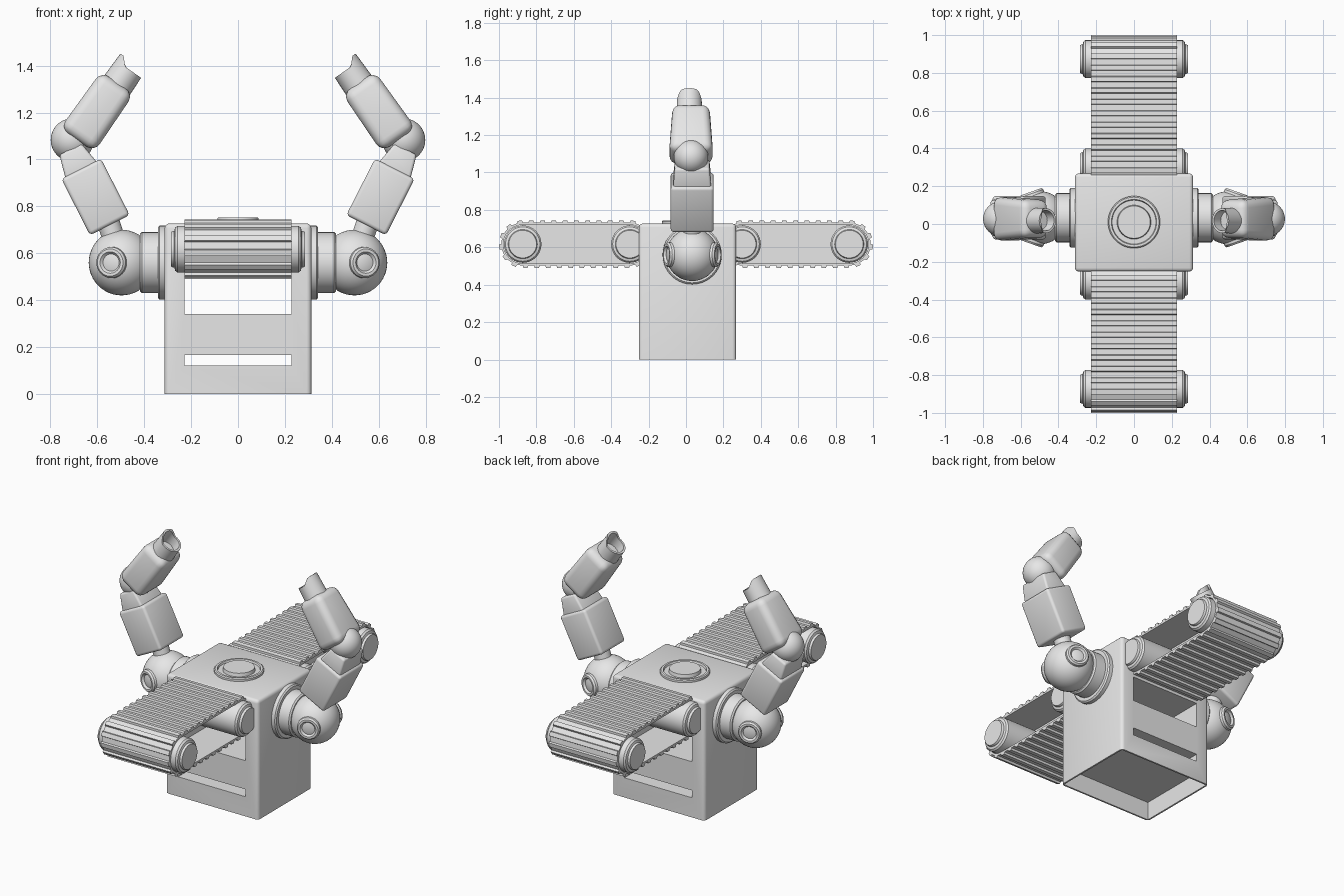
import bpy, bmesh, math
from mathutils import Matrix, Vector

if "Cube" in bpy.data.objects:
    bpy.data.objects.remove(bpy.data.objects["Cube"])

grey = bpy.data.materials.new("plain_grey")
grey.diffuse_color = (0.8, 0.8, 0.8, 1)
grey.use_nodes = True
grey.node_tree.nodes["Principled BSDF"].inputs["Base Color"].default_value = grey.diffuse_color


def finish(name, bm, M=Matrix(), mirror=False, smooth=35):
    """Turn a bmesh into a named object, optionally mirrored across x."""
    bm.transform(M)
    bmesh.ops.recalc_face_normals(bm, faces=bm.faces)
    me = bpy.data.meshes.new(name)
    bm.to_mesh(me)
    bm.free()
    me.materials.append(grey)
    ob = bpy.data.objects.new(name, me)
    bpy.context.collection.objects.link(ob)
    shade(me, smooth)
    if mirror:
        ob.modifiers.new("mirror", 'MIRROR').use_mirror_merge = False
    return ob


def shade(me, angle):
    for p in me.polygons:
        p.use_smooth = True
    me.set_sharp_from_angle(angle=math.radians(angle))


def at(x, y, z, tilt=0, axis='Y'):
    return Matrix.Translation((x, y, z)) @ Matrix.Rotation(math.radians(tilt), 4, axis)


def box(w, d, h, bevel=0.0, top=(1, 1), segs=3, keep_bottom=False):
    """Centred box; top gives the taper of its upper face."""
    bm = bmesh.new()
    bmesh.ops.create_cube(bm, size=1)
    for v in bm.verts:
        t = top if v.co.z > 0 else (1, 1)
        v.co = Vector((v.co.x * w * t[0], v.co.y * d * t[1], v.co.z * h))
    if bevel:
        edges = [e for e in bm.edges
                 if not (keep_bottom and all(v.co.z < 0 for v in e.verts))]
        bmesh.ops.bevel(bm, geom=edges, offset=bevel, segments=segs,
                        profile=0.5, affect='EDGES')
    return bm


def lathe(profile, n=40):
    """Spin (radius, height) points about local z."""
    bm = bmesh.new()
    rings = []
    for r, z in profile:
        if r == 0:
            rings.append([bm.verts.new((0, 0, z))] * n)
        else:
            rings.append([bm.verts.new((r * math.cos(2 * math.pi * i / n),
                                        r * math.sin(2 * math.pi * i / n), z)) for i in range(n)])
    for a, b in zip(rings, rings[1:]):
        for i in range(n):
            j = (i + 1) % n
            bm.faces.new(list(dict.fromkeys((a[i], a[j], b[j], b[i]))))
    return bm


def ball(r):
    bm = bmesh.new()
    bmesh.ops.create_uvsphere(bm, u_segments=40, v_segments=24, radius=r)
    return bm


# Body: rounded block with two through slots and a hollow underside
body = finish("body", box(0.626, 0.52, 0.727, 0.02, keep_bottom=True), at(0, 0.008, 0.3635))
cuts = [(0.456, 2, 0.34, 0.49), (0.456, 2, 0.12, 0.165), (0.606, 0.50, -0.1, 0.11)]
bpy.context.view_layer.objects.active = body
for w, d, z0, z1 in cuts:
    cutter = finish("slot_cutter", box(w, d, z1 - z0), at(0, 0.008, (z0 + z1) / 2))
    cutter.hide_render = True
    mod = body.modifiers.new("slot", 'BOOLEAN')
    mod.operation, mod.solver, mod.object = 'DIFFERENCE', 'EXACT', cutter
    bpy.ops.object.modifier_apply(modifier=mod.name)
    bpy.data.objects.remove(cutter)
shade(body.data, 35)

# Round hatch on the top
finish("top_hatch", lathe([(0.138, 0), (0.138, 0.014), (0.132, 0.019), (0.12, 0.019),
                           (0.116, 0.008), (0.09, 0.008), (0.086, 0.028), (0, 0.028)], 48),
       at(0, 0.01, 0.725))

# Toothed belts, each wrapped around two rollers
ZC, OUT, INN = 0.617, 0.873, 0.30
SPAN = OUT - INN


def stadium(s, r, base=0.115):
    """Point (y, z) at path length s, offset to radius r."""
    arc = math.pi * base
    s %= 2 * (SPAN + arc)
    if s < SPAN:
        return INN + s, ZC + r
    s -= SPAN
    if s < arc:
        a = math.pi / 2 - s / base
        return OUT + r * math.cos(a), ZC + r * math.sin(a)
    s -= arc
    if s < SPAN:
        return OUT - s, ZC - r
    a = -math.pi / 2 - (s - SPAN) / base
    return INN + r * math.cos(a), ZC + r * math.sin(a)


def belt(side, teeth=31, half=0.228):
    bm = bmesh.new()
    pitch = 2 * (SPAN + math.pi * 0.115) / teeth
    loops = []
    for k in range(teeth):
        for f, r in ((0.0, 0.115), (0.5, 0.115), (0.56, 0.127), (0.94, 0.127)):
            s = (k + f) * pitch
            ring = []
            for rad in (0.103, r):
                y, z = stadium(s, rad)
                ring += [bm.verts.new((x, side * y, z)) for x in (-half, half)]
            loops.append(ring)
    for a, b in zip(loops, loops[1:] + loops[:1]):
        for i, j in ((0, 1), (1, 3), (3, 2), (2, 0)):
            bm.faces.new((a[i], a[j], b[j], b[i]))
    return bm


roller = [(0, -0.285), (0.074, -0.285), (0.078, -0.278), (0.078, -0.272), (0.092, -0.268),
          (0.1, -0.258), (0.1, 0.258), (0.092, 0.268), (0.078, 0.272), (0.078, 0.278),
          (0.074, 0.285), (0, 0.285)]
for side, label in ((-1, "front"), (1, "back")):
    finish(label + "_belt", belt(side), smooth=20)
    finish(label + "_belt_web", box(0.02, SPAN, 0.215), at(0, side * (OUT + INN) / 2, ZC))
    for y, pos in ((INN, "inner"), (OUT, "outer")):
        finish(f"{label}_{pos}_roller", lathe(roller), at(0, side * y, ZC, 90))

# Arms, modelled on the right and mirrored
YC = 0.033
finish("shoulder_collar", lathe([(0, 0.29), (0.158, 0.29), (0.158, 0.335), (0.15, 0.342),
                                 (0.13, 0.342), (0.13, 0.41), (0.122, 0.418), (0, 0.418)]),
       at(0, YC, 0.56, 90), True)
finish("shoulder_ball", ball(0.14), at(0.497, YC, 0.56), True)
for sgn, label in ((-1, "front"), (1, "back")):
    aim = Vector((0.33, sgn * 0.94, 0)).to_track_quat('Z', 'Y').to_matrix().to_4x4()
    finish(label + "_shoulder_boss",
           lathe([(0.068, 0.10), (0.066, 0.136), (0.058, 0.146), (0.046, 0.146),
                  (0.036, 0.134), (0, 0.134)], 32),
           Matrix.Translation((0.497, YC, 0.56)) @ aim, True)

UP = 27      # tilt of the upper arm
finish("upper_arm_neck", lathe([(0, 0), (0.048, 0), (0.048, 0.2), (0, 0.2)], 32),
       at(0.497, YC, 0.56, 18), True)
finish("upper_arm", box(0.19, 0.23, 0.27, 0.016), at(0.608, YC, 0.84, UP), True)
finish("elbow_bracket", box(0.155, 0.205, 0.11, 0.012, (0.68, 0.9)),
       at(0.69, YC, 0.995, UP), True)
finish("elbow_ball", ball(0.092), at(0.707, YC - 0.006, 1.083), True)

FORE = -35   # tilt of the forearm, leaning inward
finish("forearm", box(0.178, 0.235, 0.30, 0.042, (0.95, 0.84), 4),
       at(0.600, YC - 0.006, 1.205, FORE), True)

# Hollow wrist tube with a raised lip on its outer side
wrist = lathe([(0, -0.06), (0.07, -0.06), (0.066, 0.09), (0.054, 0.09),
               (0.052, 0.03), (0, 0.03)], 32)
for v in wrist.verts:
    if v.co.z > 0.08:
        v.co.z += min(0.034, max(0, v.co.x - 0.018) * 1.1)
finish("wrist_tube", wrist, at(0.519, YC - 0.015, 1.312, FORE), True)
